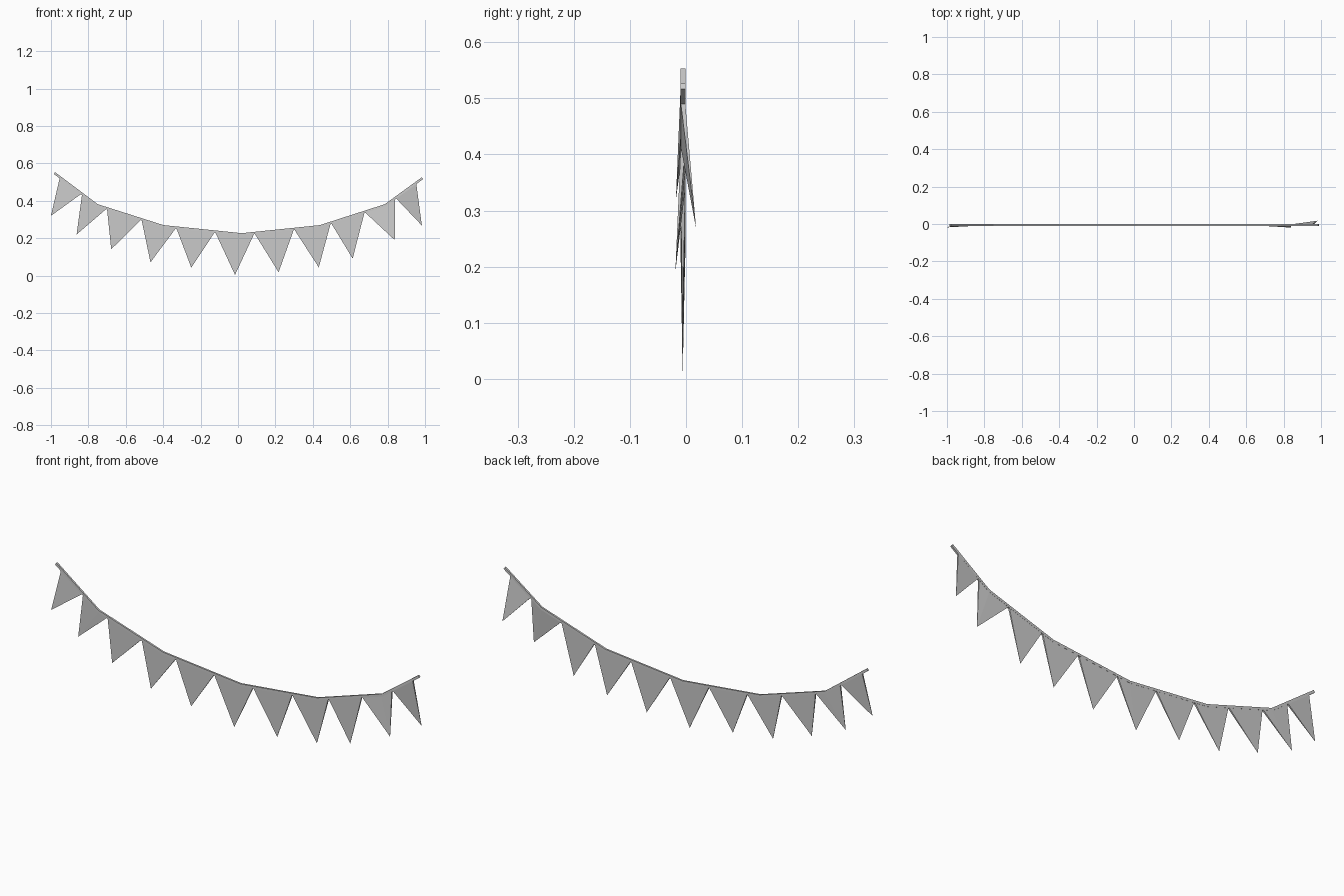
import bpy
from mathutils import Vector

if "Cube" in bpy.data.objects:
    bpy.data.objects.remove(bpy.data.objects["Cube"])

Y = -0.0055   # depth of the cord centre
H = 0.0045    # half thickness of the cord

# Upper edge of the sagging cord (x, z)
cord = [(-0.978, 0.553), (-0.75, 0.382), (-0.398, 0.27), (0.02, 0.227),
        (0.437, 0.27), (0.785, 0.382), (0.983, 0.526)]
# Where neighbouring flags meet along the cord
joints = [-0.955, -0.836, -0.702, -0.517, -0.331, -0.123, 0.088,
          0.3, 0.497, 0.678, 0.842, 0.955]
# Flag tips (x, y, z)
tips = [(-1.0, -0.018, 0.32), (-0.863, -0.005, 0.22), (-0.678, -0.006, 0.141),
        (-0.468, -0.006, 0.071), (-0.25, -0.006, 0.043), (-0.016, -0.006, 0.004),
        (0.217, -0.006, 0.018), (0.432, -0.006, 0.044), (0.613, -0.006, 0.091),
        (0.838, -0.019, 0.19), (0.983, 0.018, 0.268)]


def make(name, verts, faces):
    mesh = bpy.data.meshes.new(name)
    mesh.from_pydata(verts, [], faces)
    ob = bpy.data.objects.new(name, mesh)
    bpy.context.collection.objects.link(ob)
    return ob


def cord_z(x):
    for (x0, z0), (x1, z1) in zip(cord, cord[1:]):
        if x <= x1:
            return z0 + (z1 - z0) * (x - x0) / (x1 - x0)
    return cord[-1][1]


# Cord: square section swept along the sagging path
verts, faces = [], []
n = len(cord)
for i, (x, z) in enumerate(cord):
    a, b = cord[max(i - 1, 0)], cord[min(i + 1, n - 1)]
    t = Vector((b[0] - a[0], b[1] - a[1])).normalized()
    dx, dz = t.y * 0.012, -t.x * 0.012
    verts += [(x, Y - H, z), (x, Y + H, z),
              (x + dx, Y + H, z + dz), (x + dx, Y - H, z + dz)]
for i in range(n - 1):
    for k in range(4):
        j = (k + 1) % 4
        faces.append((4 * i + k, 4 * i + 4 + k, 4 * i + 4 + j, 4 * i + j))
faces += [(0, 1, 2, 3), (4 * n - 1, 4 * n - 2, 4 * n - 3, 4 * n - 4)]
make("cord", verts, faces)

# Pennants: thin wedges tapering to a hanging point
for i, tip in enumerate(tips):
    xs = [joints[i] + 0.002]
    xs += [x for x, _ in cord if joints[i] < x < joints[i + 1]]
    xs.append(joints[i + 1] - 0.002)
    m = len(xs)
    verts = [(x, Y + s * 0.004, cord_z(x) - 0.011) for s in (-1, 1) for x in xs]
    verts.append(tip)
    faces = [(0, m, 2 * m), (m - 1, 2 * m, 2 * m - 1)]
    for k in range(m - 1):
        faces += [(k, 2 * m, k + 1), (m + k, m + k + 1, 2 * m),
                  (k, k + 1, m + k + 1, m + k)]
    ob = make("pennant_%02d" % (i + 1), verts, faces)
    # Consistent outward normals
    ob.data.flip_normals()
